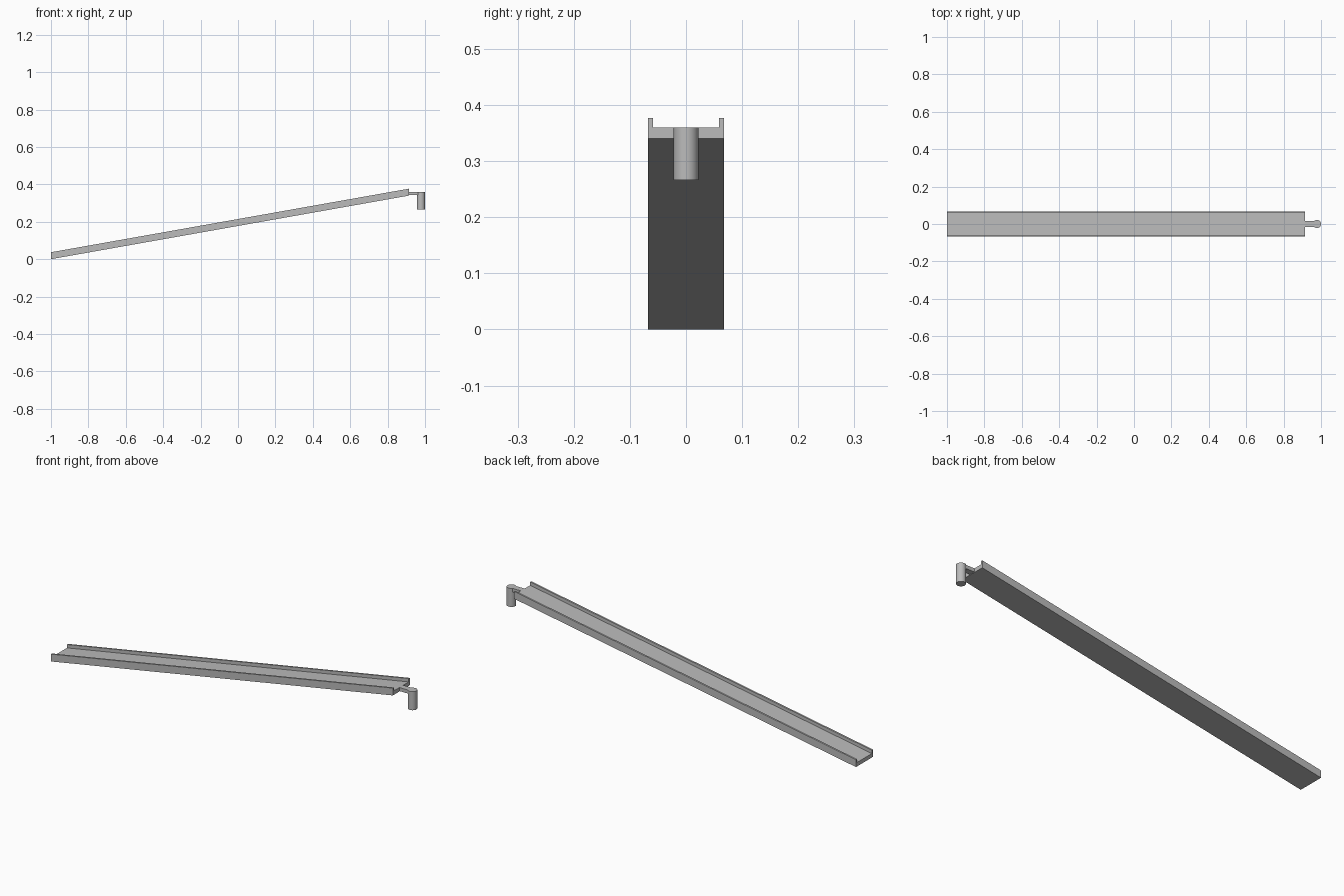
import bpy
import bmesh

cube = bpy.data.objects.get("Cube")
if cube:
    bpy.data.objects.remove(cube, do_unlink=True)

grey = bpy.data.materials.new("light_grey")
grey.use_nodes = True
colour = (0.5, 0.5, 0.5, 1)
grey.diffuse_color = colour
grey.node_tree.nodes["Principled BSDF"].inputs["Base Color"].default_value = colour

LOW_X, HIGH_X = -1.0, 0.915
RISE = 0.34
HALF_WIDTH, WALL = 0.068, 0.009
FLOOR, RIM = 0.02, 0.037
POST_X, POST_R = 0.978, 0.022
POST_BOTTOM, POST_TOP = 0.266, 0.36


def finish(bm, name):
    bmesh.ops.recalc_face_normals(bm, faces=bm.faces)
    mesh = bpy.data.meshes.new(name)
    bm.to_mesh(mesh)
    bm.free()
    mesh.materials.append(grey)
    obj = bpy.data.objects.new(name, mesh)
    bpy.context.collection.objects.link(obj)
    return obj


# Sloping channel: a U-shaped section swept up the incline, with plumb ends
inner = HALF_WIDTH - WALL
half = [(HALF_WIDTH, 0), (HALF_WIDTH, RIM), (inner, RIM), (inner, FLOOR)]
section = half + [(-y, z) for y, z in reversed(half)]
bm = bmesh.new()
face = bm.faces.new([bm.verts.new((LOW_X, y, z)) for y, z in section])
sweep = bmesh.ops.extrude_face_region(bm, geom=[face], use_keep_orig=True)
end = [v for v in sweep["geom"] if isinstance(v, bmesh.types.BMVert)]
bmesh.ops.translate(bm, verts=end, vec=(HIGH_X - LOW_X, 0, RISE))
finish(bm, "ramp_channel")

# Short flat arm joining the channel to the post
bm = bmesh.new()
bmesh.ops.create_cube(bm, size=1)
bmesh.ops.scale(bm, verts=bm.verts, vec=(POST_X - HIGH_X, 0.03, 0.018))
bmesh.ops.translate(bm, verts=bm.verts,
                    vec=((HIGH_X + POST_X) / 2, 0, POST_TOP - 0.009))
finish(bm, "hitch_arm")

# Round post hanging from the arm
bm = bmesh.new()
bmesh.ops.create_cone(bm, cap_ends=True, segments=32, radius1=POST_R,
                      radius2=POST_R, depth=POST_TOP - POST_BOTTOM)
bmesh.ops.translate(bm, verts=bm.verts,
                    vec=(POST_X, 0, (POST_TOP + POST_BOTTOM) / 2))
post = finish(bm, "hitch_post")
bpy.context.view_layer.objects.active = post
post.select_set(True)
bpy.ops.object.shade_smooth_by_angle()
